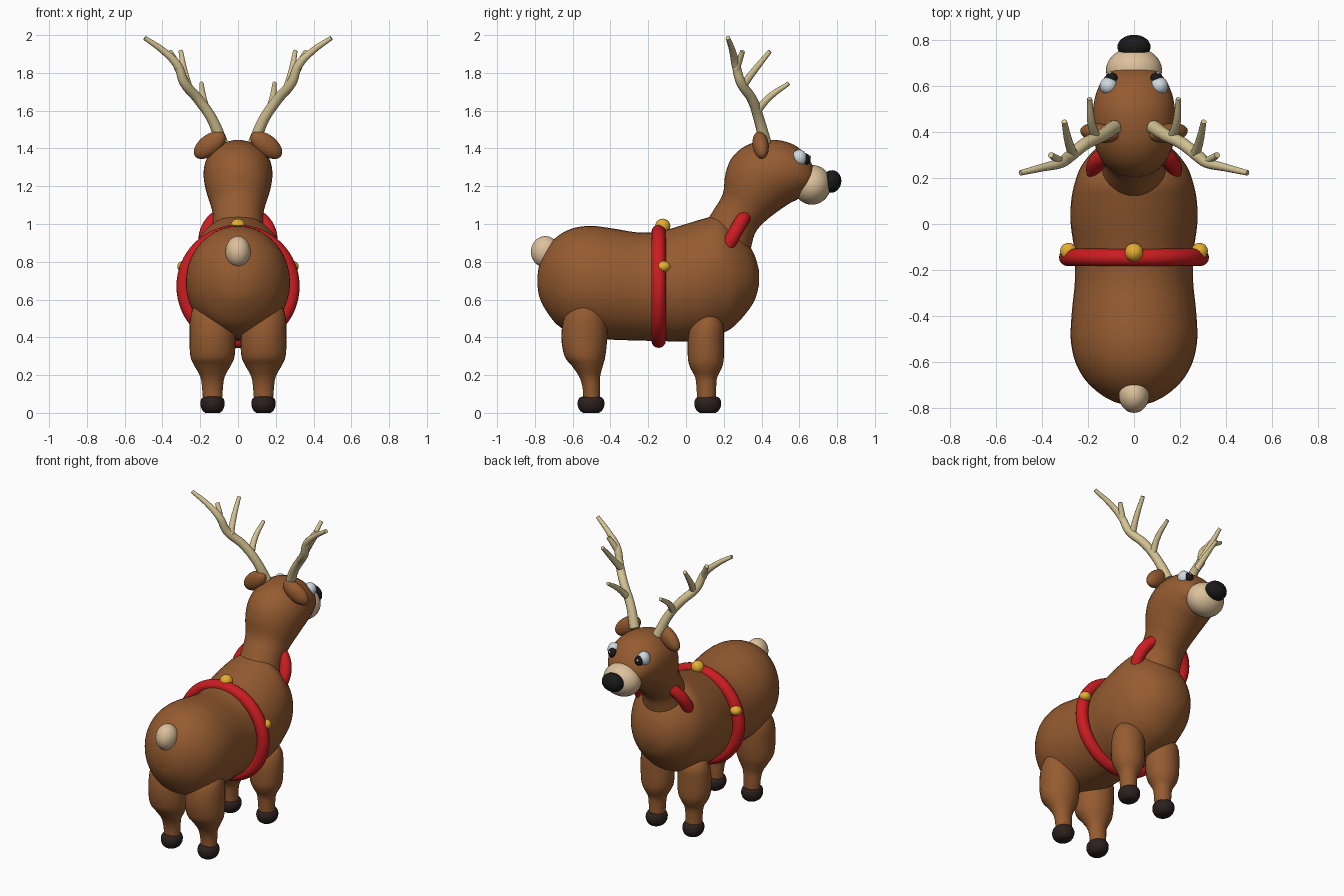
import bpy, bmesh, math
from mathutils import Matrix, Vector

if "Cube" in bpy.data.objects:
    bpy.data.objects.remove(bpy.data.objects["Cube"])


def material(name, rgb):
    m = bpy.data.materials.new(name)
    m.diffuse_color = (*rgb, 1)
    m.use_nodes = True
    m.node_tree.nodes["Principled BSDF"].inputs["Base Color"].default_value = m.diffuse_color
    return m


BROWN = material("brown_fur", (0.30, 0.105, 0.03))
CREAM = material("cream_fur", (0.72, 0.53, 0.33))
BONE = material("bone", (0.66, 0.55, 0.29))
DARK = material("dark_hoof", (0.025, 0.015, 0.013))
BLACK = material("black", (0.01, 0.01, 0.01))
WHITE = material("eye_white", (0.62, 0.70, 0.76))
RED = material("red", (0.60, 0.012, 0.015))
GOLD = material("gold", (0.78, 0.42, 0.03))


def mirror(ob):
    ob.modifiers.new("mirror", 'MIRROR').use_axis[0] = True


def finish(name, bm, mat, mirrored):
    bmesh.ops.recalc_face_normals(bm, faces=bm.faces)
    for f in bm.faces:
        f.smooth = True
    me = bpy.data.meshes.new(name)
    bm.to_mesh(me)
    bm.free()
    me.materials.append(mat)
    ob = bpy.data.objects.new(name, me)
    bpy.context.collection.objects.link(ob)
    if mirrored:
        mirror(ob)
    return ob


def spline(rows, steps):
    """Catmull-Rom interpolation between station tuples."""
    out = []
    for i in range(len(rows) - 1):
        a, b, c, d = rows[max(i - 1, 0)], rows[i], rows[i + 1], rows[min(i + 2, len(rows) - 1)]
        for s in range(steps):
            t = s / steps
            out.append([0.5 * (2 * q + (r - p) * t + (2 * p - 5 * q + 4 * r - u) * t * t
                               + (3 * q - p - 3 * r + u) * t ** 3)
                        for p, q, r, u in zip(a, b, c, d)])
    return out + [list(rows[-1])]


def loft(name, rows, mat, x=0.0, mirrored=False, steps=4, n=40):
    """Elliptic rings; each station is (y1, z1, y2, z2, x radius)."""
    bm = bmesh.new()
    rings = []
    for y1, z1, y2, z2, rx in spline(rows, steps):
        ring = []
        for k in range(n):
            a = 2 * math.pi * k / n
            c = math.cos(a) / 2
            ring.append(bm.verts.new((x + rx * math.sin(a),
                                      (y1 + y2) / 2 + (y1 - y2) * c,
                                      (z1 + z2) / 2 + (z1 - z2) * c)))
        rings.append(ring)
    for r, s in zip(rings, rings[1:]):
        for k in range(n):
            bm.faces.new((r[k], r[(k + 1) % n], s[(k + 1) % n], s[k]))
    bm.faces.new(rings[0])
    bm.faces.new(rings[-1])
    return finish(name, bm, mat, mirrored)


def ball(name, loc, radii, mat, rot=None, mirrored=False):
    bm = bmesh.new()
    m = Matrix.Translation(loc) @ (rot or Matrix()) @ Matrix.Diagonal((*radii, 1))
    bmesh.ops.create_uvsphere(bm, u_segments=32, v_segments=20, radius=1, matrix=m)
    return finish(name, bm, mat, mirrored)


def ring(name, loc, major, minor, tilt):
    bpy.ops.mesh.primitive_torus_add(location=loc, rotation=(tilt, 0, 0), major_radius=major,
                                     minor_radius=minor, major_segments=64, minor_segments=16)
    ob = bpy.context.object
    ob.name = name
    ob.data.materials.append(RED)
    bpy.ops.object.shade_smooth()


def branch(name, pts):
    """Tapered antler branch through (x, y, z, radius) points."""
    cu = bpy.data.curves.new(name, 'CURVE')
    cu.dimensions = '3D'
    cu.bevel_depth = 1
    cu.bevel_resolution = 4
    cu.resolution_u = 8
    cu.use_fill_caps = True
    sp = cu.splines.new('BEZIER')
    sp.bezier_points.add(len(pts) - 1)
    for p, (x, y, z, r) in zip(sp.bezier_points, pts):
        p.co = (x, y, z)
        p.radius = r
        p.handle_left_type = p.handle_right_type = 'AUTO'
    cu.materials.append(BONE)
    ob = bpy.data.objects.new(name, cu)
    bpy.context.collection.objects.link(ob)
    mirror(ob)


# Body: (y, bottom, top, half width) along y
body = [(-0.787, .68, .72, .02), (-0.775, .61, .79, .08), (-0.74, .54, .87, .145), (-0.68, .465, .935, .21),
        (-0.6, .42, .977, .255), (-0.5, .395, .99, .275), (-0.38, .387, .975, .27), (-0.25, .383, .955, .257),
        (-0.13, .38, .963, .258), (0, .378, 1.0, .275), (.1, .385, 1.03, .273), (.18, .415, 1.045, .257),
        (.25, .455, .99, .23), (.32, .53, .91, .175), (.365, .6, .83, .115), (.387, .68, .75, .035)]
loft("body", [(y, t, y, b, w) for y, b, t, w in body], BROWN)

# Neck and head in one sweep: back point, front point, half width
loft("neck_and_head", [
    (.10, 1.0, .34, .85, .14), (.15, 1.08, .365, .95, .132), (.195, 1.16, .42, 1.015, .14),
    (.21, 1.27, .49, 1.07, .165), (.25, 1.36, .55, 1.11, .18), (.34, 1.425, .59, 1.13, .182),
    (.47, 1.445, .62, 1.15, .17), (.57, 1.42, .65, 1.16, .145), (.635, 1.365, .67, 1.18, .112),
    (.67, 1.31, .685, 1.2, .07), (.68, 1.27, .685, 1.24, .02)], BROWN)

# Face
ball("muzzle", (0, .668, 1.207), (.122, .1, .105), CREAM, Matrix.Rotation(-.2, 4, 'X'))
ball("nose", (0, .77, 1.225), (.072, .052, .06), BLACK, Matrix.Rotation(-.2, 4, 'X'))
ball("eyes", (.11, .6, 1.35), (.039, .039, .044), WHITE, mirrored=True)
ball("pupils", (.098, .632, 1.343), (.027, .027, .031), BLACK, mirrored=True)
ball("eye_glints", (.104, .656, 1.355), (.007, .006, .007), WHITE, mirrored=True)
ball("ears", (.15, .395, 1.418), (.098, .042, .055), BROWN,
     Matrix.Rotation(.15, 4, 'Z') @ Matrix.Rotation(.65, 4, 'Y'), mirrored=True)

# Antlers
branch("antler_beams", [(.085, .42, 1.43, .032), (.14, .385, 1.56, .028), (.21, .35, 1.66, .027),
                        (.285, .29, 1.75, .026), (.32, .265, 1.84, .023), (.4, .245, 1.92, .017),
                        (.494, .222, 1.985, .012)])
branch("lower_tines", [(.165, .37, 1.59, .022), (.185, .44, 1.67, .018), (.193, .545, 1.745, .011)])
branch("middle_tines", [(.265, .30, 1.73, .022), (.285, .36, 1.81, .018), (.303, .445, 1.915, .012)])
branch("upper_tines", [(.315, .265, 1.82, .021), (.332, .28, 1.86, .018), (.362, .3, 1.915, .013)])

# Tail
ball("tail", (0, -.745, .853), (.066, .076, .083), CREAM)

# Legs: (z, back, front, half width)
hind = [(.06, -.545, -.455, .05), (.13, -.547, -.455, .055), (.19, -.565, -.455, .064), (.25, -.605, -.44, .096),
        (.3, -.643, -.427, .117), (.4, -.66, -.417, .122), (.5, -.647, -.42, .118), (.56, -.61, -.45, .1),
        (.585, -.57, -.49, .06), (.59, -.54, -.52, .015)]
fore = [(.06, .06, .16, .05), (.14, .055, .16, .053), (.19, .048, .166, .061), (.24, .022, .19, .088),
        (.29, .01, .2, .103), (.39, .01, .2, .107), (.46, .025, .198, .1), (.505, .055, .175, .08),
        (.525, .085, .145, .045), (.528, .11, .12, .01)]
for name, rows, hoof_y in (("hind", hind, -.503), ("front", fore, .115)):
    loft(name + "_legs", [(a, z, b, z, w) for z, a, b, w in rows], BROWN, .135, True, n=28)
    hoof = [(0, .04), (.012, .055), (.035, .066), (.06, .067), (.08, .057), (.088, .035)]
    loft(name + "_hooves", [(hoof_y - r * 1.05, z, hoof_y + r * 1.05, z, r * .95) for z, r in hoof],
         DARK, .135, True, n=28)

# Harness ring, collar and bells
ring("harness", (0, -.145, .67), .288, .038, math.pi / 2)
ring("collar", (0, .24, .92), .172, .037, math.radians(60))
ball("top_bell", (0, -.123, .988), (.04, .04, .04), GOLD)
ball("side_bells", (.285, -.118, .775), (.036, .036, .03), GOLD, mirrored=True)
